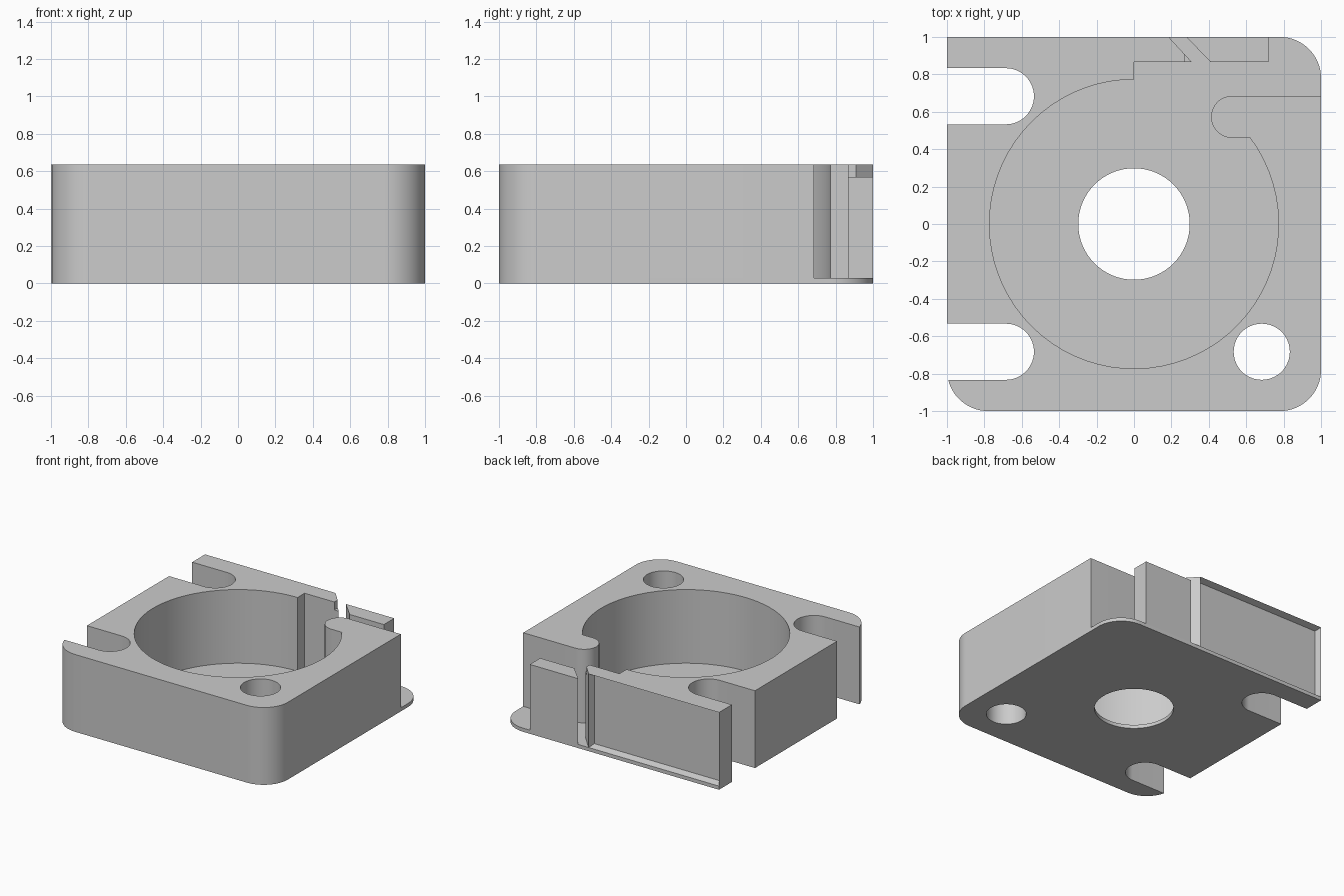
import bpy, bmesh, math

cube = bpy.data.objects.get("Cube")
if cube:
    bpy.data.objects.remove(cube, do_unlink=True)

grey = bpy.data.materials.new("plain grey")
grey.use_nodes = True
grey.diffuse_color = (0.6, 0.6, 0.6, 1)
grey.node_tree.nodes["Principled BSDF"].inputs["Base Color"].default_value = (0.6, 0.6, 0.6, 1)

FLOOR, LEDGE, TOP = 0.03, 0.57, 0.635
HOLE = 0.683      # offset of the mounting holes
BACK_TIP = 0.185  # end of the back wall


def arc(cx, cy, r, start, end):
    n = max(8, round(abs(end - start) / 5))
    angles = [math.radians(start + (end - start) * i / n) for i in range(n + 1)]
    return [(cx + r * math.cos(a), cy + r * math.sin(a)) for a in angles]


def circle(cx, cy, r):
    return arc(cx, cy, r, 0, 360)[:-1]


def slot(y):
    """Open-ended mounting slot on the -x side."""
    return arc(-0.685, y, 0.15, 90, -90)


def prism(name, loops, z0, z1, edit=None):
    """Extrude an outline, with optional holes, from z0 to z1."""
    bm = bmesh.new()
    edges = []
    for loop in loops:
        vs = [bm.verts.new((x, y, z0)) for x, y in loop]
        edges += [bm.edges.new((v, vs[i - 1])) for i, v in enumerate(vs)]
    bmesh.ops.triangle_fill(bm, edges=edges, use_beauty=True, normal=(0, 0, 1))
    res = bmesh.ops.extrude_face_region(bm, geom=bm.faces[:], use_keep_orig=True)
    top = [g for g in res["geom"] if isinstance(g, bmesh.types.BMVert)]
    bmesh.ops.translate(bm, verts=top, vec=(0, 0, z1 - z0))
    bmesh.ops.recalc_face_normals(bm, faces=bm.faces[:])
    if edit:
        edit(bm)
    mesh = bpy.data.meshes.new(name)
    bm.to_mesh(mesh)
    bm.free()
    mesh.materials.append(grey)
    ob = bpy.data.objects.new(name, mesh)
    bpy.context.collection.objects.link(ob)
    bpy.ops.object.select_all(action="DESELECT")
    ob.select_set(True)
    bpy.context.view_layer.objects.active = ob
    bpy.ops.object.shade_smooth_by_angle(angle=math.radians(30))
    return ob


def sink_back_panel(bm):
    """Shallow framed recess in the back wall."""
    bm.normal_update()
    back = [f for f in bm.faces
            if f.normal.y > 0.99 and f.calc_center_median().y > 0.99]
    bmesh.ops.inset_individual(bm, faces=back, thickness=0.025, depth=-0.05)


front = arc(-0.78, -0.78, 0.22, 194, 270) + arc(0.78, -0.78, 0.22, 270, 360)
left_side = ([(-1, 1), (-1, HOLE + 0.15)] + slot(HOLE)
             + [(-1, HOLE - 0.15), (-1, 0.15 - HOLE)] + slot(-HOLE))
corner_hole = circle(HOLE, -HOLE, 0.15)

# Base plate
base = front + arc(0.78, 0.78, 0.22, 0, 90) + left_side
prism("base_plate", [base, corner_hole, circle(0, 0, 0.298)], 0, FLOOR)

# Housing wall: rounded finger, round chamber, outlet and back wall
housing = (front + [(1, 0.685)]
           + arc(0.525, 0.5725, 0.1125, 90, 270)
           + arc(0, 0, 0.773, 36.5, -270)
           + [(0, 0.865), (0.27, 0.865), (0.27, 0.908), (BACK_TIP, 1)]
           + left_side)
prism("housing", [housing, corner_hole], FLOOR, TOP, sink_back_panel)

# Lower point of the back wall
prism("wall_tip", [[(0.27, 0.865), (0.31, 0.865), (0.27, 0.908)]], FLOOR, LEDGE)

# Separate block behind the outlet channel
prism("outlet_block", [[(0.28, 1), (0.41, 0.865), (0.72, 0.865), (0.72, 1)]], FLOOR, LEDGE)
